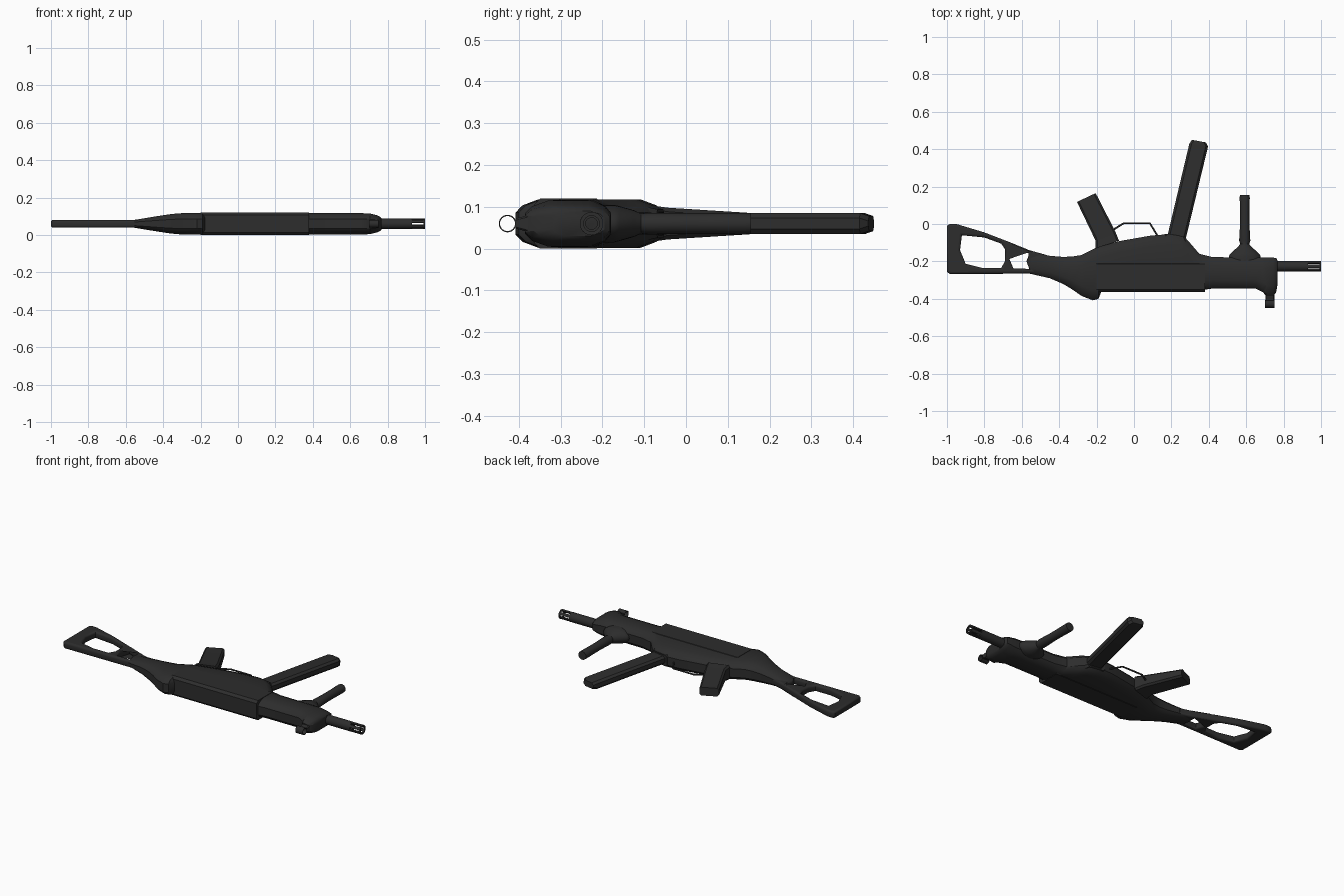
import bpy, bmesh, math
from mathutils import Vector, Matrix

cube = bpy.data.objects.get("Cube")
if cube:
    bpy.data.objects.remove(cube)

MID = 0.06  # height of the symmetry plane

black = bpy.data.materials.new("matte black")
black.use_nodes = True
black.diffuse_color = (0.026, 0.026, 0.026, 1)
black.node_tree.nodes["Principled BSDF"].inputs["Base Color"].default_value = black.diffuse_color


def finish(obj, angle=35):
    obj.data.materials.clear()
    obj.data.materials.append(black)
    bpy.ops.object.select_all(action='DESELECT')
    obj.select_set(True)
    bpy.context.view_layer.objects.active = obj
    bpy.ops.object.shade_smooth_by_angle(angle=math.radians(angle))
    return obj


def loft(name, rings, angle=35, bevel=0):
    """Skin a list of closed rings of points and cap both ends."""
    bm = bmesh.new()
    loops = [[bm.verts.new(p) for p in ring] for ring in rings]
    for a, b in zip(loops, loops[1:]):
        for i in range(len(a)):
            j = (i + 1) % len(a)
            bm.faces.new((a[i], a[j], b[j], b[i]))
    bm.faces.new(loops[0])
    bm.faces.new(loops[-1])
    bmesh.ops.recalc_face_normals(bm, faces=bm.faces)
    mesh = bpy.data.meshes.new(name)
    bm.to_mesh(mesh)
    bm.free()
    obj = bpy.data.objects.new(name, mesh)
    bpy.context.collection.objects.link(obj)
    if bevel:
        mod = obj.modifiers.new("Bevel", 'BEVEL')
        mod.width, mod.segments = bevel, 2
    return finish(obj, angle)


def bar(name, stations, chamfer):
    """Chamfered bar: each station is (edge point, edge point, half thickness)."""
    rings = []
    for a, b, t in stations:
        a, b = Vector((*a, MID)), Vector((*b, MID))
        d, up = (b - a).normalized() * chamfer, Vector((0, 0, 1))
        k = t - chamfer
        rings.append([a - up * k, a + d - up * t, b - d - up * t, b - up * k,
                      b + up * k, b - d + up * t, a + d + up * t, a + up * k])
    return loft(name, rings)


def ellipse(y, rx, rz, x, n=24):
    return [(x + rx * math.cos(2 * math.pi * i / n), y,
             MID + rz * math.sin(2 * math.pi * i / n)) for i in range(n)]


def tube(name, x0, x1, y, r_out, r_in, start=0, sweep=2 * math.pi, n=24):
    """Hollow tube, or arc of one, running along x."""
    bm = bmesh.new()
    ring = []
    for r, x in ((r_in, x0), (r_out, x0), (r_out, x1), (r_in, x1)):
        ring.append(bm.verts.new((x, y + r * math.cos(start), MID + r * math.sin(start))))
    face = bm.faces.new(ring)
    full = sweep > 6.28
    bmesh.ops.spin(bm, geom=[face] if not full else list(face.edges), cent=(0, y, MID),
                   axis=(1, 0, 0), angle=sweep, steps=n, use_merge=full)
    if full:
        bmesh.ops.delete(bm, geom=[face], context='FACES_ONLY')
        bmesh.ops.remove_doubles(bm, verts=bm.verts, dist=1e-5)
    bmesh.ops.recalc_face_normals(bm, faces=bm.faces)
    mesh = bpy.data.meshes.new(name)
    bm.to_mesh(mesh)
    bm.free()
    obj = bpy.data.objects.new(name, mesh)
    bpy.context.collection.objects.link(obj)
    return finish(obj)


def curve(name, loops, cyclic, **settings):
    """Poly curve turned into a mesh."""
    data = bpy.data.curves.new(name, 'CURVE')
    for key, value in settings.items():
        setattr(data, key, value)
    for pts in loops:
        s = data.splines.new('POLY')
        s.points.add(len(pts) - 1)
        for p, (x, y) in zip(s.points, pts):
            p.co = (x, y, 0, 1)
        s.use_cyclic_u = cyclic
    obj = bpy.data.objects.new(name, data)
    obj.location.z = MID
    bpy.context.collection.objects.link(obj)
    bpy.ops.object.select_all(action='DESELECT')
    obj.select_set(True)
    bpy.context.view_layer.objects.active = obj
    bpy.ops.object.convert(target='MESH')
    return finish(bpy.context.view_layer.objects.active, 50)


# Receiver: x, sight side y, grip side y, half thickness
body = [(-.56, -.265, -.15, .02), (-.45, -.29, -.17, .038), (-.38, -.32, -.176, .049),
        (-.33, -.35, -.174, .055), (-.28, -.385, -.166, .058), (-.22, -.408, -.135, .058),
        (-.19, -.40, -.12, .058), (-.175, -.362, -.115, .058), (-.07, -.36, -.09, .058),
        (.09, -.36, -.062, .058), (.19, -.36, -.054, .058), (.25, -.36, -.064, .058),
        (.29, -.36, -.09, .058), (.35, -.355, -.16, .058), (.42, -.345, -.177, .057),
        (.65, -.345, -.18, .057), (.69, -.365, -.18, .056), (.705, -.385, -.18, .055),
        (.745, -.385, -.18, .045), (.76, -.365, -.182, .038), (.768, -.32, -.195, .03)]
rings = []
for x, lo, hi, t in body:
    c = min(.055, (hi - lo) * .27)
    half = [(lo, .45), (lo + .3 * c, .75), (lo + c, 1), (hi - c, 1), (hi - .3 * c, .75), (hi, .45)]
    rings.append([(x, y, MID + k * t) for y, k in half] +
                 [(x, y, MID - k * t) for y, k in reversed(half)])
loft("receiver", rings, 30)

# Raised cover along the sight side
bar("receiver_cover", [((x, -.363), (x, -.2), .06) for x in (-.2, .38)], .014)

# Skeleton stock with two openings
outline = [(-1, -.01), (-.985, 0), (-.95, 0), (-.8, -.045), (-.67, -.095), (-.56, -.14),
           (-.47, -.165), (-.45, -.27), (-.56, -.265), (-.985, -.268), (-1, -.255)]
large_hole = [(-.92, -.06), (-.8, -.072), (-.71, -.105), (-.69, -.135), (-.69, -.2),
              (-.71, -.235), (-.81, -.235), (-.9, -.213), (-.93, -.14)]
small_hole = [(-.645, -.125), (-.56, -.158), (-.575, -.2), (-.56, -.24), (-.645, -.237),
              (-.665, -.19)]
curve("stock", [outline, large_hole, small_hole], True, dimensions='2D', fill_mode='BOTH',
      extrude=.009, bevel_depth=.012, bevel_resolution=2, offset=-.012)

# Pistol grip, magazine with its well
bar("pistol_grip", [((-.205, -.13), (-.08, -.09), .045), ((-.205, -.09), (-.1, -.04), .038),
                    ((-.305, .118), (-.205, .165), .025)], .01)
bar("magazine", [((.17, -.10), (.268, -.115), .025), ((.296, .43), (.396, .415), .025),
                 ((.31, .45), (.385, .436), .018)], .012)
bar("magazine_well", [((.13, -.12), (.31, -.14), .05), ((.165, -.052), (.275, -.07), .034)], .012)

# Trigger guard and trigger
curve("trigger_guard", [[(-.14, -.045), (-.11, -.03), (-.055, .004), (.085, .004), (.13, -.07)]],
      False, dimensions='3D', bevel_depth=.005, bevel_resolution=2, use_fill_caps=True)

# Foregrip on a flared foot
profile = [(-.2, .085, .045), (-.172, .085, .045), (-.16, .078, .042), (-.125, .04, .032),
           (-.108, .024, .024), (-.09, .03, .026), (0, .025, .025), (.06, .025, .025),
           (.14, .027, .026), (.155, .026, .025)]
loft("foregrip", [ellipse(y, rx, rz, .592) for y, rx, rz in profile])

# Barrel, slotted flash hider and its end ring
BARREL_Y = -.226
tube("barrel", .72, .93, BARREL_Y, .028, .014)
for i in range(6):
    tube(f"flash_hider_prong_{i + 1}", .925, .996, BARREL_Y, .028, .019,
         math.radians(60 * i + 12), math.radians(36), 4)
tube("flash_hider_ring", .992, 1.0, BARREL_Y, .028, .019)

# Ringed front sight
tube("front_sight_ring", .70, .75, -.427, .021, .018)
bar("front_sight_base", [((.702, -.37), (.75, -.37), .022), ((.702, -.408), (.75, -.408), .012)], .004)
